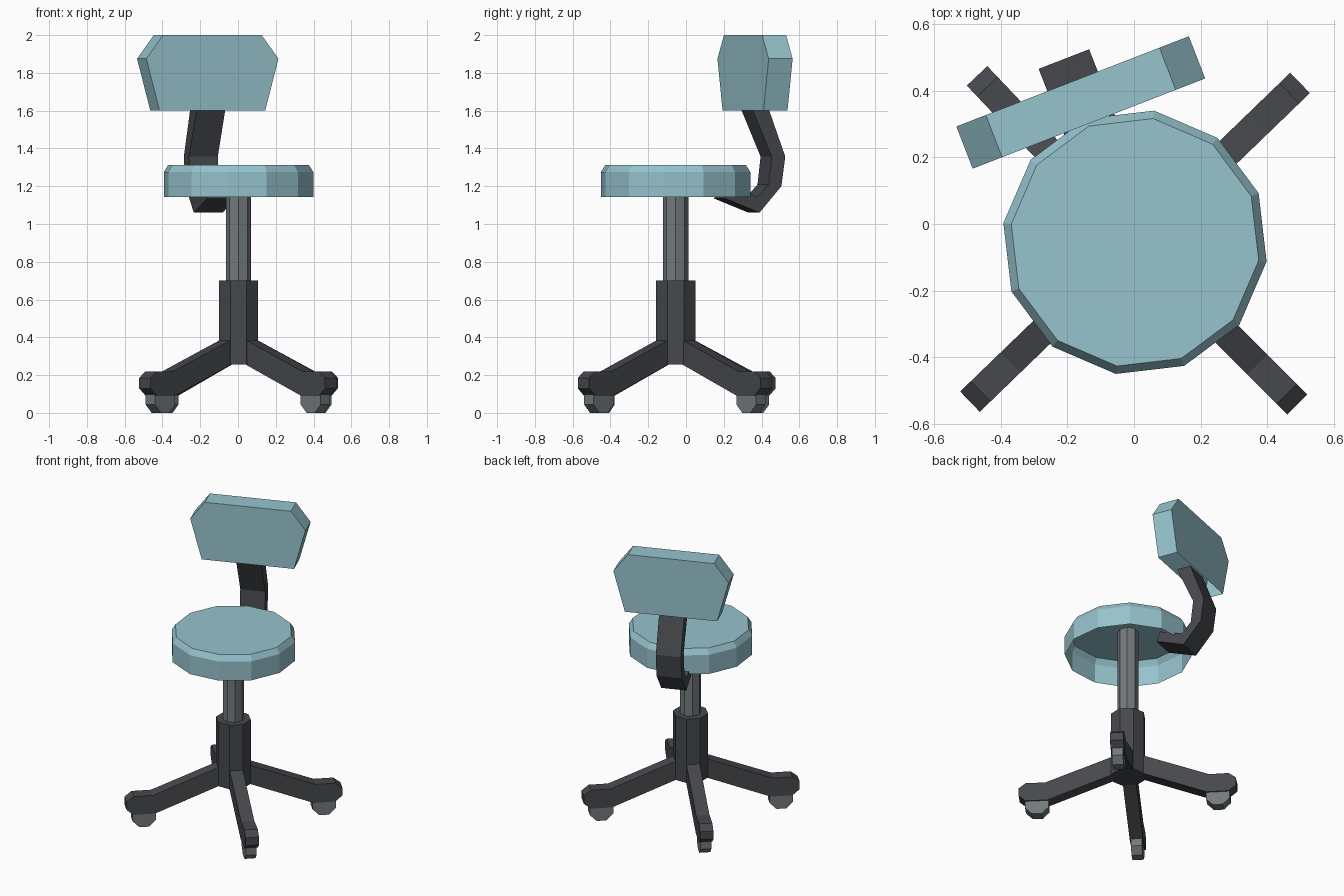
import bpy, bmesh, math
from mathutils import Vector

if "Cube" in bpy.data.objects:
    bpy.data.objects.remove(bpy.data.objects["Cube"])

CX, CY = 0.003, -0.055          # chair axis


def material(name, rgb):
    m = bpy.data.materials.new(name)
    m.diffuse_color = (*rgb, 1)
    m.use_nodes = True
    m.node_tree.nodes["Principled BSDF"].inputs["Base Color"].default_value = m.diffuse_color
    return m


BLUE = material("pale blue padding", (0.305, 0.546, 0.610))
DARK = material("dark grey frame", (0.061, 0.065, 0.074))
GREY = material("mid grey metal", (0.171, 0.195, 0.202))


def finish(bm, name, mat):
    me = bpy.data.meshes.new(name)
    bmesh.ops.recalc_face_normals(bm, faces=bm.faces)
    bm.to_mesh(me)
    bm.free()
    me.materials.append(mat)
    ob = bpy.data.objects.new(name, me)
    bpy.context.collection.objects.link(ob)
    return ob


def lathe(name, rings, sides, start, mat, bottom=True):
    """Stacked (radius, z) rings around the chair axis."""
    bm = bmesh.new()
    loops = []
    for r, z in rings:
        angles = [math.radians(start) + math.tau * i / sides for i in range(sides)]
        loops.append([bm.verts.new((CX + r * math.cos(a), CY + r * math.sin(a), z)) for a in angles])
    for lo, hi in zip(loops, loops[1:]):
        for i in range(sides):
            j = (i + 1) % sides
            bm.faces.new((lo[i], lo[j], hi[j], hi[i]))
    bm.faces.new(loops[-1])
    if bottom:
        bm.faces.new(loops[0][::-1])
    return finish(bm, name, mat)


def slab(name, profile, half, angle, mat, across=False, open_edge=None):
    """Extrude a profile about the chair axis at a given heading.
    Profile is (radial, z) widened sideways by half, or with across=True
    (sideways, z) spanning the radial range given in half."""
    a = math.radians(angle)
    u = Vector((math.cos(a), math.sin(a), 0))
    t = Vector((math.sin(a), -math.cos(a), 0))
    lo, hi = half if across else (-half, half)
    bm = bmesh.new()

    def vert(p, d):
        r, s = (d, p[0]) if across else (p[0], d)
        return bm.verts.new(Vector((CX, CY, p[1])) + u * r + t * s)

    A = [vert(p, lo) for p in profile]
    B = [vert(p, hi) for p in profile]
    n = len(profile)
    for i in range(n):
        if i != open_edge:
            j = (i + 1) % n
            bm.faces.new((A[i], A[j], B[j], B[i]))
    bm.faces.new(A[::-1])
    bm.faces.new(B)
    return finish(bm, name, mat)


# Seat: twelve-sided cushion, open underneath
lathe("seat", [(0.40, 1.143), (0.40, 1.275), (0.376, 1.313)], 12, 21.7, BLUE, bottom=False)

# Centre column
lathe("post", [(0.067, 0.68), (0.067, 1.311)], 8, 0, GREY)
lathe("collar", [(0.1126, 0.255), (0.1126, 0.70)], 8, 22.5, DARK)

# Four legs with castors
leg = [(0.09, 0.258), (0.507, 0.092), (0.645, 0.092), (0.69, 0.13), (0.69, 0.185),
       (0.645, 0.22), (0.52, 0.22), (0.09, 0.388)]
wheel = []
for k in range(8):
    w = math.radians(22.5 + 45 * k)
    wheel.append((0.575 + 0.081 * math.cos(w), 0.075 + 0.081 * math.sin(w)))
for i, ang in enumerate((44, 133.5, 224, 315)):
    slab(f"leg_{i + 1}", leg, 0.0425, ang, DARK)
    slab(f"castor_{i + 1}", wheel, 0.035, ang, GREY)

# Bent arm from under the seat to the backrest
BACK = 111.2
arm = [(0.25, 1.135), (0.445, 1.06), (0.569, 1.2), (0.591, 1.357), (0.493, 1.62),
       (0.398, 1.62), (0.514, 1.357), (0.497, 1.21), (0.435, 1.143), (0.275, 1.2)]
slab("back_arm", arm, 0.0815, BACK, DARK)

# Backrest pad, open underneath
pad = [(-0.30, 1.60), (0.30, 1.60), (0.375, 1.875), (0.28, 2.0), (-0.28, 2.0), (-0.375, 1.875)]
slab("backrest", pad, (0.383, 0.519), BACK, BLUE, across=True, open_edge=0)
